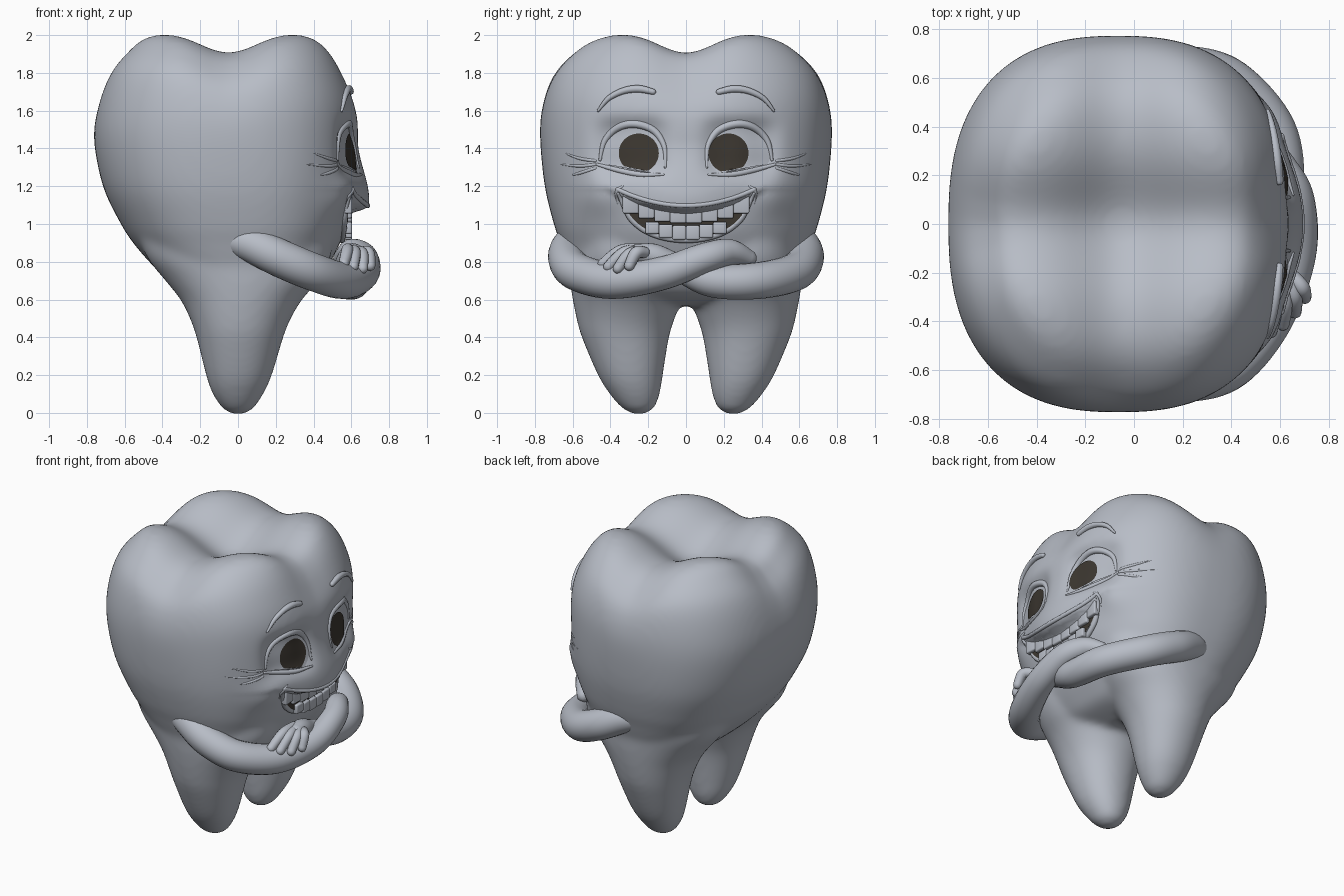
import bpy, bmesh, math
from mathutils import Vector
from mathutils.bvhtree import BVHTree

if "Cube" in bpy.data.objects:
    bpy.data.objects.remove(bpy.data.objects["Cube"])


def material(name, rgb):
    m = bpy.data.materials.new(name)
    m.diffuse_color = (*rgb, 1)
    m.use_nodes = True
    m.node_tree.nodes["Principled BSDF"].inputs["Base Color"].default_value = m.diffuse_color
    return m


ENAMEL = material("enamel_grey", (0.48, 0.51, 0.57))
DARK = material("dark_brown", (0.045, 0.038, 0.03))


def finish(name, bm, mat):
    me = bpy.data.meshes.new(name)
    bmesh.ops.recalc_face_normals(bm, faces=bm.faces)
    bm.to_mesh(me)
    bm.free()
    for p in me.polygons:
        p.use_smooth = True
    me.materials.append(mat)
    ob = bpy.data.objects.new(name, me)
    bpy.context.collection.objects.link(ob)
    return ob


def catmull(pts, n):
    out = []
    for i in range(len(pts) - 1):
        a, b, c, d = (pts[max(0, min(len(pts) - 1, i + k))] for k in (-1, 0, 1, 2))
        for s in range(n):
            t = s / n
            out.append(tuple(0.5 * (2 * q + (r - p) * t + (2 * p - 5 * q + 4 * r - w) * t * t
                                    + (3 * q - p - 3 * r + w) * t ** 3)
                             for p, q, r, w in zip(a, b, c, d)))
    out.append(tuple(pts[-1]))
    return out


def smooth(a, b, v):
    t = max(0, min(1, (v - a) / (b - a)))
    return t * t * (3 - 2 * t)


def loft(bm, rings, power, seg=72):
    """Superellipse rings (z, x0, x1, y0, y1) joined into a closed shell."""
    loops = []
    for z, x0, x1, y0, y1 in catmull(rings, 5):
        loop = []
        for k in range(seg):
            t = math.tau * k / seg
            c, s = math.cos(t), math.sin(t)
            x = (x0 + x1) / 2 + (x1 - x0) / 2 * math.copysign(abs(c) ** (2 / power), c)
            y = (y0 + y1) / 2 + (y1 - y0) / 2 * math.copysign(abs(s) ** (2 / power), s)
            # four cusps on the chewing surface
            dip = 0.115 * (math.exp(-((x + 0.05) / 0.21) ** 2) + math.exp(-(y / 0.2) ** 2))
            loop.append(bm.verts.new((x, y, z - dip * smooth(1.3, 2.0, z))))
        loops.append(loop)
    for a, b in zip(loops, loops[1:]):
        for k in range(seg):
            j = (k + 1) % seg
            bm.faces.new((a[k], a[j], b[j], b[k]))
    bm.faces.new(loops[0][::-1])
    bm.faces.new(loops[-1])


# Body: crown and two roots, fused by remeshing
crown = [(0.57, -0.15, 0.18, 0.2), (0.62, -0.27, 0.34, 0.42), (0.7, -0.37, 0.42, 0.58),
         (0.8, -0.47, 0.49, 0.63), (0.9, -0.555, 0.54, 0.665), (1.0, -0.62, 0.58, 0.70),
         (1.2, -0.715, 0.62, 0.748),
         (1.45, -0.762, 0.635, 0.772), (1.65, -0.745, 0.625, 0.765), (1.82, -0.69, 0.565, 0.72),
         (1.94, -0.60, 0.50, 0.62), (2.005, -0.53, 0.43, 0.51), (2.025, -0.42, 0.32, 0.37),
         (2.015, -0.2, 0.12, 0.15), (2.015, -0.06, -0.04, 0.01)]
root = [(-0.012, -0.02, 0.02, 0.235, 0.265), (0.02, -0.08, 0.08, 0.17, 0.335),
        (0.1, -0.135, 0.135, 0.138, 0.405), (0.2, -0.17, 0.18, 0.122, 0.467),
        (0.4, -0.22, 0.24, 0.09, 0.552), (0.5, -0.255, 0.28, 0.06, 0.58), (0.6, -0.305, 0.34, 0.025, 0.6),
        (0.7, -0.385, 0.425, 0.0, 0.615), (0.82, -0.48, 0.49, 0.0, 0.625), (0.95, -0.53, 0.5, 0.0, 0.62)]
bm = bmesh.new()
loft(bm, [(z, a, b, -y, y) for z, a, b, y in crown], 2.5)
for s in (1, -1):
    loft(bm, [(z, a, b, min(s * c, s * d), max(s * c, s * d)) for z, a, b, c, d in root], 2.1)
body = finish("tooth_body", bm, ENAMEL)
mod = body.modifiers.new("fuse", "REMESH")
mod.mode, mod.voxel_size, mod.use_smooth_shade = "VOXEL", 0.018, True
mod = body.modifiers.new("soften", "SMOOTH")
mod.factor, mod.iterations = 0.5, 22
body.data = bpy.data.meshes.new_from_object(body.evaluated_get(bpy.context.evaluated_depsgraph_get()))
body.modifiers.clear()


def upper_lip(y):
    return 1.085 + 0.085 * (y / 0.36) ** 2


def lower_lip(y):
    return 0.925 + 0.125 * (y / 0.36) ** 2 + 0.12 * (y / 0.36) ** 6


# Face relief: muzzle over the mouth, cheeks, eye sockets
for v in body.data.vertices:
    x, y, z = v.co
    if x > 0.25:
        up = upper_lip(min(abs(y), 0.42))
        d = 0.09 * math.exp(-(y / 0.34) ** 2) * smooth(1.45, 1.08, z) * smooth(up - 0.035, up + 0.005, z)
        d += 0.035 * math.exp(-((abs(y) - 0.46) / 0.11) ** 2 - ((z - 1.15) / 0.11) ** 2)
        d -= 0.055 * math.exp(-((abs(y) - 0.29) / 0.18) ** 4 - ((z - 1.40) / 0.145) ** 4)
        v.co.x += d * smooth(0.25, 0.45, x)
for p in body.data.polygons:
    p.use_smooth = True
bvh = BVHTree.FromPolygons([v.co for v in body.data.vertices],
                           [p.vertices[:] for p in body.data.polygons])


def surf(y, z):
    hit = bvh.ray_cast(Vector((2, y, z)), Vector((-1, 0, 0)))[0]
    return hit.x if hit else 0.5


def tube(name, pts, radii, n=8, seg=16):
    """Round-ended tube through 3D points."""
    pts = [tuple(p) + (r,) for p, r in zip(pts, radii)]
    path = catmull(pts, n)
    pos = [Vector(p[:3]) for p in path]
    rad = [p[3] for p in path]
    d0, d1 = (pos[0] - pos[1]).normalized(), (pos[-1] - pos[-2]).normalized()
    cap = [math.radians(a) for a in (25, 50, 72, 88)]
    pre = [(pos[0] + d0 * rad[0] * math.sin(a), rad[0] * math.cos(a)) for a in reversed(cap)]
    post = [(pos[-1] + d1 * rad[-1] * math.sin(a), rad[-1] * math.cos(a)) for a in cap]
    full = pre + list(zip(pos, rad)) + post
    bm = bmesh.new()
    loops, normal = [], d0.orthogonal().normalized()
    for i, (p, r) in enumerate(full):
        t = (full[min(i + 1, len(full) - 1)][0] - full[max(i - 1, 0)][0]).normalized()
        normal = (normal - t * normal.dot(t)).normalized()
        side = t.cross(normal)
        loops.append([bm.verts.new(p + r * (normal * math.cos(a) + side * math.sin(a)))
                      for a in (math.tau * k / seg for k in range(seg))])
    for a, b in zip(loops, loops[1:]):
        for k in range(seg):
            bm.faces.new((a[k], a[(k + 1) % seg], b[(k + 1) % seg], b[k]))
    bm.faces.new(loops[0])
    bm.faces.new(loops[-1])
    return finish(name, bm, ENAMEL)


def face_line(name, yz, radii, lift=0.0):
    yz = catmull(yz, 4)
    rr = [r[0] for r in catmull([(r,) for r in radii], 4)]
    return tube(name, [(surf(y, z) + lift, y, z) for y, z in yz], rr, 2, 10)


def patch(name, fn, nu, nv, mat):
    """Thin sheet: fn(u, v) gives a point."""
    bm = bmesh.new()
    g = [[bm.verts.new(fn(i / nu, j / nv)) for j in range(nv + 1)] for i in range(nu + 1)]
    for i in range(nu):
        for j in range(nv):
            bm.faces.new((g[i][j], g[i + 1][j], g[i + 1][j + 1], g[i][j + 1]))
    bmesh.ops.remove_doubles(bm, verts=bm.verts, dist=1e-5)
    ob = finish(name, bm, mat)
    if sum(p.normal.x * p.area for p in ob.data.polygons) < 0:
        ob.data.flip_normals()
    return ob


# Eyes, lids, brows and laugh lines, mirrored; both pupils glance slightly to one side
for s, side, gaze in ((1, "left", 0.225), (-1, "right", 0.25)):
    def lid(y):
        return 1.265 + 0.05 * smooth(0.12, 0.46, y)

    def eye_point(y, z, lift):
        r2 = ((y - 0.28) / 0.17) ** 2 + ((z - 1.38) / 0.14) ** 2
        return (surf(s * y, z) + 0.004 + lift + 0.025 * max(0, 1 - r2), s * y, z)

    def white(u, v):
        a = math.tau * u
        y = 0.28 + 0.17 * v * math.cos(a)
        return eye_point(y, max(1.38 + 0.14 * v * math.sin(a), lid(y)), 0)

    def pupil(u, v):
        a = math.tau * u
        y = gaze + 0.106 * v * math.cos(a)
        return eye_point(y, max(1.375 + 0.104 * v * math.sin(a), lid(y) + 0.008), 0.006)

    patch(side + "_eye_white", white, 48, 10, ENAMEL)
    patch(side + "_pupil", pupil, 48, 8, DARK)
    face_line(side + "_upper_lid", [(s * y, z) for y, z in
              ((0.455, 1.34), (0.43, 1.44), (0.36, 1.51), (0.27, 1.53), (0.17, 1.495), (0.115, 1.41), (0.11, 1.30))],
              (0.008, 0.016, 0.02, 0.022, 0.02, 0.014, 0.006))
    face_line(side + "_lower_lid", [(s * y, z) for y, z in
              ((0.47, 1.315), (0.36, 1.285), (0.24, 1.262), (0.12, 1.262))], (0.008, 0.014, 0.014, 0.006))
    face_line(side + "_eyebrow", [(s * y, z) for y, z in
              ((0.465, 1.60), (0.41, 1.665), (0.33, 1.705), (0.25, 1.715), (0.175, 1.70))],
              (0.007, 0.014, 0.018, 0.02, 0.016), 0.006)
    for k, (z0, y1, z1) in enumerate(((1.335, 0.64, 1.375), (1.315, 0.66, 1.315), (1.295, 0.60, 1.26))):
        face_line(f"{side}_laugh_line_{k}", [(s * 0.48, z0), (s * 0.56, (z0 + z1) / 2 - 0.008), (s * y1, z1)],
                  (0.009, 0.009, 0.004), -0.005)
    # smile crease at the mouth corner
    face_line(side + "_smile_crease", [(s * 0.335, 1.20), (s * 0.365, 1.17), (s * 0.36, 1.11)],
              (0.006, 0.012, 0.006), -0.004)


# Mouth: dark inside, teeth and lips
def mouth_base(y):
    return surf(y, lower_lip(y) * 0.6 + upper_lip(y) * 0.4 - 0.02)


def mouth(u, v):
    y = -0.355 + 0.71 * u
    return (mouth_base(y) + 0.012, y, lower_lip(y) + (upper_lip(y) + 0.01 - lower_lip(y)) * v)


patch("mouth_inside", mouth, 48, 6, DARK)
for name, count, half in (("upper", 8, 0.335), ("lower", 6, 0.215)):
    w = 2 * half / count
    for i in range(count):
        y = -half + w * (i + 0.5)
        low, top = lower_lip(y), upper_lip(y)
        split = 1.003 + 0.055 * (y / 0.3) ** 2
        z0, z1 = (split, top + 0.025) if name == "upper" else (low - 0.01, split - 0.012)
        bm = bmesh.new()
        bmesh.ops.create_cube(bm, size=1)
        slope = (mouth_base(y + 0.02) - mouth_base(y - 0.02)) / 0.04
        for v in bm.verts:
            dy = v.co.y * w * 1.01
            v.co = (mouth_base(y) + 0.014 + slope * dy + v.co.x * 0.04, y + dy, (z0 + z1) / 2 + v.co.z * (z1 - z0))
        bmesh.ops.bevel(bm, geom=bm.edges[:], offset=0.009, segments=3, affect="EDGES", profile=0.5)
        finish(f"{name}_tooth_{i}", bm, ENAMEL)
ys = [-0.36 + 0.06 * k for k in range(13)]
face_line("upper_lip", [(y, upper_lip(y) + 0.012) for y in ys], [0.013] * 13, -0.004)
face_line("lower_lip", [(y, lower_lip(y) - 0.008) for y in ys], [0.008] + [0.018] * 11 + [0.008], 0.002)

# Crossed arms, growing out of the sides of the body
tube("right_arm", [(-0.08, -0.55, 0.93), (0.06, -0.605, 0.895), (0.22, -0.63, 0.82), (0.40, -0.575, 0.745),
                   (0.56, -0.38, 0.70), (0.66, -0.12, 0.74), (0.66, 0.10, 0.82), (0.60, 0.23, 0.85),
                   (0.55, 0.33, 0.82)],
     (0.08, 0.095, 0.1, 0.1, 0.097, 0.088, 0.08, 0.07, 0.045), 8, 24)
tube("left_arm", [(-0.08, 0.55, 0.93), (0.06, 0.605, 0.895), (0.22, 0.63, 0.82), (0.40, 0.575, 0.745),
                  (0.57, 0.38, 0.70), (0.61, 0.14, 0.70), (0.58, -0.04, 0.77), (0.60, -0.17, 0.83),
                  (0.62, -0.25, 0.845)],
     (0.08, 0.095, 0.1, 0.1, 0.097, 0.088, 0.07, 0.065, 0.05), 8, 24)

# Fingers draped over the other arm
for i, tip in enumerate(((0.56, -0.44, 0.79), (0.61, -0.41, 0.775), (0.66, -0.36, 0.765), (0.70, -0.30, 0.78))):
    start = Vector((0.58 + 0.025 * i, -0.22, 0.865 - 0.005 * i))
    tip = Vector(tip)
    tube(f"finger_{i}", [start, start.lerp(tip, 0.55) + Vector((0.01, 0, 0.035)), tip], (0.03, 0.033, 0.028), 8, 14)
